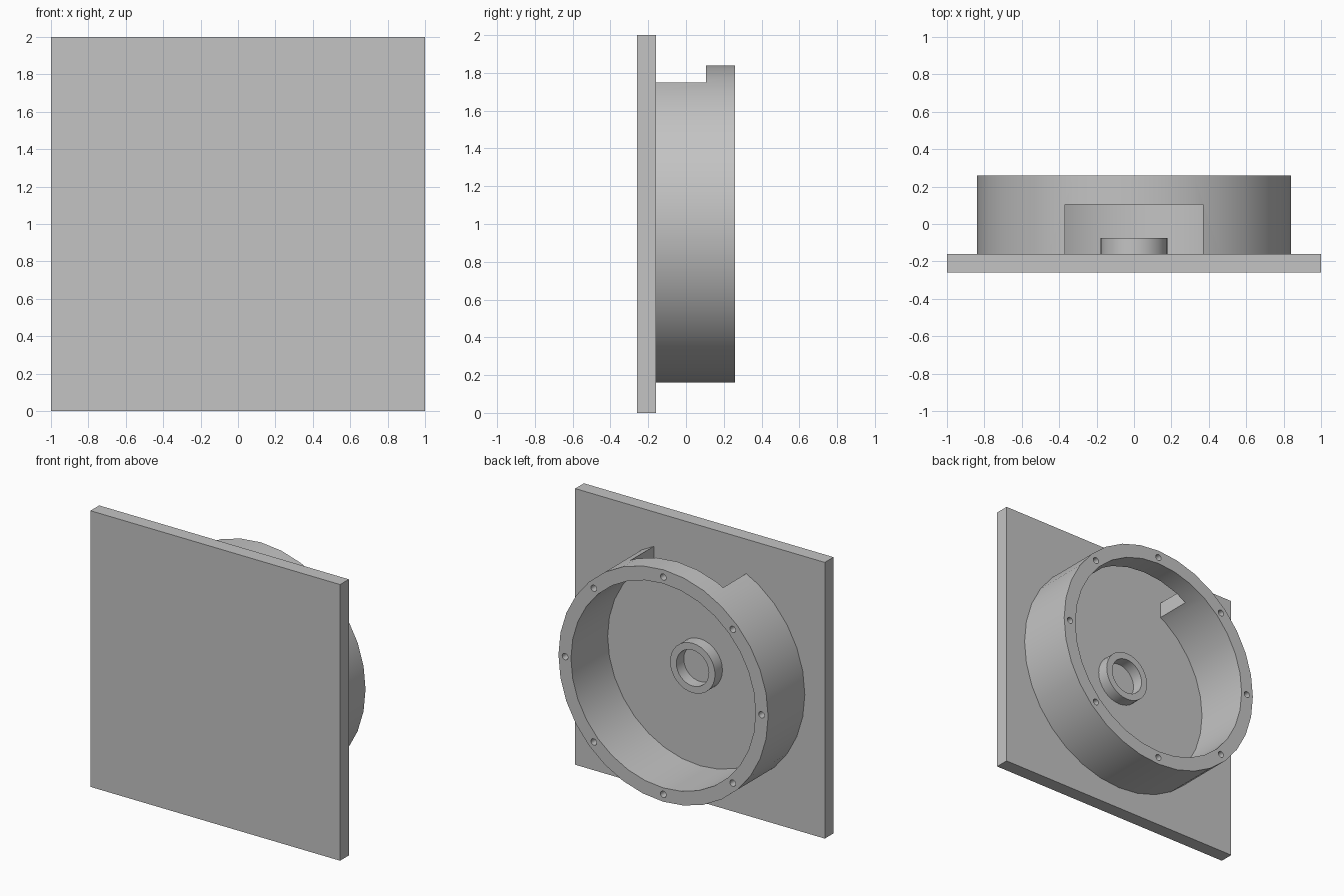
import bpy, bmesh, math
from mathutils import Matrix, Vector

cube = bpy.data.objects.get("Cube")
if cube:
    bpy.data.objects.remove(cube, do_unlink=True)

PLATE_FRONT, PLATE_BACK, RIM = -0.26, -0.16, 0.26
SINK = 0.02          # how far the rings are seated into the plate
CENTRE = Vector((0, 0, 1))

grey = bpy.data.materials.new("plain_grey")
grey.use_nodes = True
colour = (0.55, 0.55, 0.55, 1)
grey.diffuse_color = colour
grey.node_tree.nodes["Principled BSDF"].inputs["Base Color"].default_value = colour


def make_object(name, bm):
    bmesh.ops.recalc_face_normals(bm, faces=bm.faces)
    mesh = bpy.data.meshes.new(name)
    bm.to_mesh(mesh)
    bm.free()
    mesh.materials.append(grey)
    obj = bpy.data.objects.new(name, mesh)
    bpy.context.collection.objects.link(obj)
    return obj


def add_box(bm, low, high):
    low, high = Vector(low), Vector(high)
    matrix = Matrix.Translation((low + high) / 2) @ Matrix.Diagonal((*(high - low), 1))
    bmesh.ops.create_cube(bm, size=1, matrix=matrix)


def make_ring(name, inner, outer, y0, y1, sides=32):
    """Square-section ring around the y axis."""
    bm = bmesh.new()
    section = [(inner, y0), (outer, y0), (outer, y1), (inner, y1)]
    verts = [bm.verts.new((0, y, 1 + r)) for r, y in section]
    edges = [bm.edges.new((verts[i], verts[(i + 1) % 4])) for i in range(4)]
    bmesh.ops.spin(bm, geom=verts + edges, cent=CENTRE, axis=(0, 1, 0),
                   angle=math.tau, steps=sides)
    bmesh.ops.remove_doubles(bm, verts=bm.verts, dist=0.0001)
    return make_object(name, bm)


def cut(target, cutter):
    """Subtract the cutter, bake the result and drop the cutter."""
    cutter.hide_render = True
    mod = target.modifiers.new("cut", 'BOOLEAN')
    mod.operation, mod.solver, mod.object = 'DIFFERENCE', 'EXACT', cutter
    bpy.context.view_layer.update()
    graph = bpy.context.evaluated_depsgraph_get()
    baked = bpy.data.meshes.new_from_object(target.evaluated_get(graph))
    target.modifiers.clear()
    target.data = baked
    bpy.data.objects.remove(cutter, do_unlink=True)


def smooth(obj):
    bpy.ops.object.select_all(action='DESELECT')
    obj.select_set(True)
    bpy.context.view_layer.objects.active = obj
    bpy.ops.object.shade_smooth_by_angle(angle=math.radians(30))


# Square front plate
bm = bmesh.new()
add_box(bm, (-1, PLATE_FRONT, 0), (1, PLATE_BACK, 2))
make_object("square_plate", bm)

# Large housing wall and small central boss
housing = make_ring("housing_wall", 0.74, 0.84, PLATE_BACK - SINK, RIM)
boss = make_ring("centre_boss", 0.13, 0.18, PLATE_BACK - SINK, -0.075)

# Opening through the top of the wall, next to the plate
bm = bmesh.new()
add_box(bm, (-0.37, -0.3, 1.4), (0.37, 0.105, 2.1))
cut(housing, make_object("opening_cutter", bm))

# Eight screw holes in the rim
bm = bmesh.new()
for i in range(8):
    a = i * math.tau / 8
    spot = CENTRE + Vector((0.787 * math.cos(a), RIM, 0.787 * math.sin(a)))
    bmesh.ops.create_cone(bm, cap_ends=True, segments=16, radius1=0.023, radius2=0.023,
                          depth=0.2, matrix=Matrix.Translation(spot)
                          @ Matrix.Rotation(math.pi / 2, 4, 'X'))
cut(housing, make_object("screw_hole_cutter", bm))

for part in (housing, boss):
    smooth(part)
